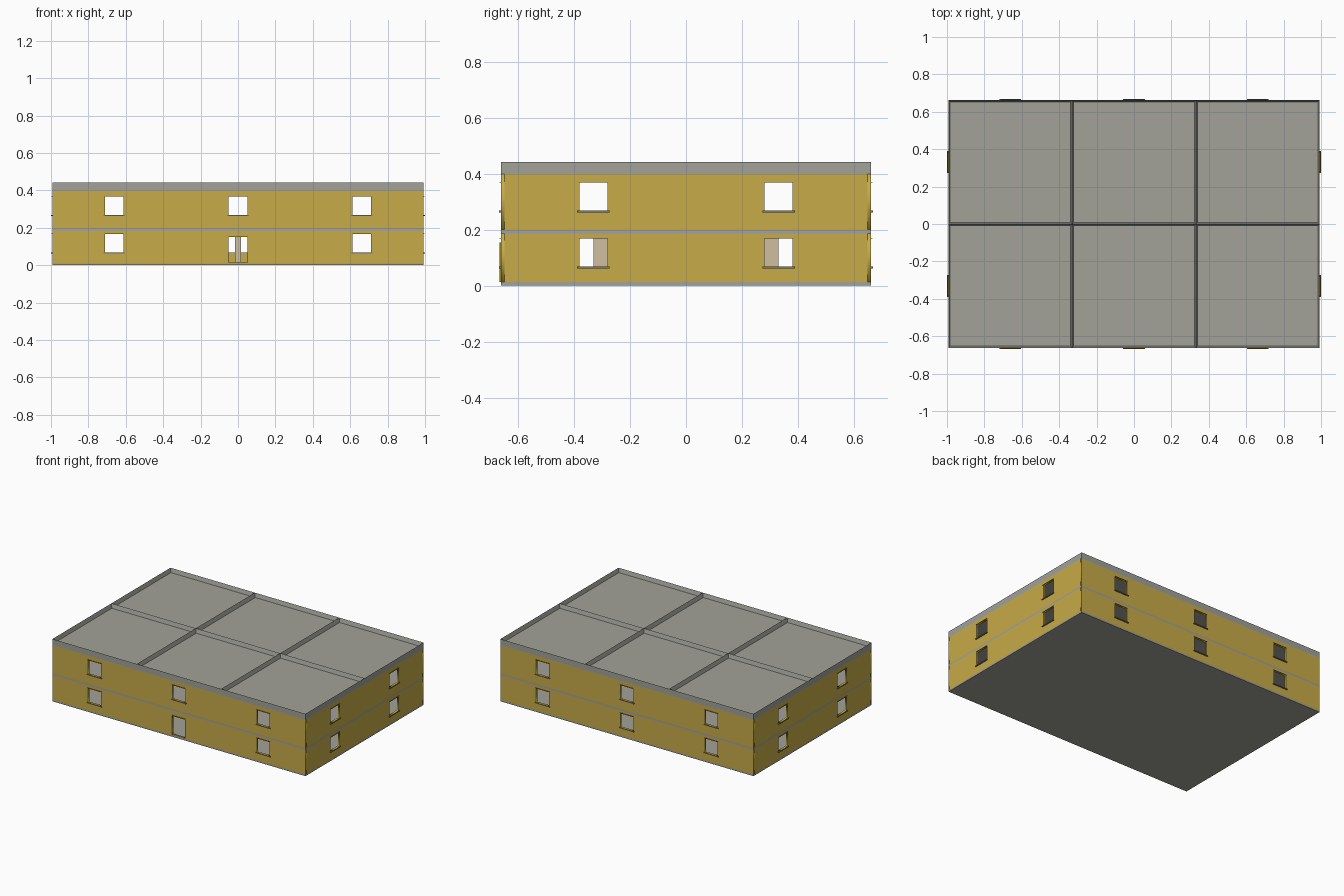
import bpy, bmesh
from mathutils import Matrix
from math import pi

if "Cube" in bpy.data.objects:
    bpy.data.objects.remove(bpy.data.objects["Cube"])

HX, HY, T = 0.993, 0.662, 0.0125      # half length, half depth, wall thickness
MW, MD = 2 * HX / 3, HY               # roof bay size


def material(name, rgb):
    m = bpy.data.materials.new(name)
    m.diffuse_color = (*rgb, 1)
    m.use_nodes = True
    m.node_tree.nodes["Principled BSDF"].inputs["Base Color"].default_value = m.diffuse_color
    return m


ochre = material("ochre", (0.57, 0.41, 0.065))
trim = material("dark_ochre", (0.30, 0.21, 0.03))
beige = material("beige", (0.62, 0.52, 0.35))
grey = material("concrete", (0.36, 0.36, 0.32))


def link(name, mesh, mat, matrix=Matrix()):
    ob = bpy.data.objects.new(name, mesh)
    bpy.context.collection.objects.link(ob)
    mesh.materials.clear()
    mesh.materials.append(mat)
    ob.matrix_world = matrix
    return ob


def box(name, lo, hi, mat, matrix=Matrix(), recess=None):
    """Box between two corners; recess = (rim, depth) sinks the top face."""
    bm = bmesh.new()
    bmesh.ops.create_cube(bm, size=1)
    for v in bm.verts:
        v.co = [lo[i] + (v.co[i] + 0.5) * (hi[i] - lo[i]) for i in range(3)]
    if recess:
        bm.normal_update()
        top = max(bm.faces, key=lambda f: f.calc_center_median().z)
        bmesh.ops.inset_region(bm, faces=[top], thickness=recess[0])
        for v in top.verts:
            v.co.z -= recess[1]
    mesh = bpy.data.meshes.new(name)
    bm.to_mesh(mesh)
    bm.free()
    return link(name, mesh, mat, matrix)


def wall(name, half, z0, z1, openings, side):
    """Flat wall with rectangular holes; side places its outer face at local y=0."""
    cu = bpy.data.curves.new(name, 'CURVE')
    cu.dimensions, cu.fill_mode, cu.extrude = '2D', 'BOTH', T / 2
    for a, b, c, d in [(-half, half, z0, z1)] + openings:
        sp = cu.splines.new('POLY')
        sp.points.add(3)
        for p, (x, z) in zip(sp.points, ((a, c), (b, c), (b, d), (a, d))):
            p.co = (x, z, 0, 1)
        sp.use_cyclic_u = True
    tmp = bpy.data.objects.new("tmp", cu)
    bpy.context.collection.objects.link(tmp)
    mesh = bpy.data.meshes.new_from_object(
        tmp.evaluated_get(bpy.context.evaluated_depsgraph_get()))
    bpy.data.objects.remove(tmp)
    mesh.transform(Matrix.Translation((0, T / 2, 0)) @ Matrix.Rotation(pi / 2, 4, 'X'))
    link(name, mesh, ochre, side)


# Local frames: x along the facade, -y outwards
sides = {}
for i, (name, reach) in enumerate((("front", HY), ("right", HX), ("back", HY), ("left", HX))):
    sides[name] = Matrix.Rotation(i * pi / 2, 4, 'Z') @ Matrix.Translation((0, -reach, 0))

# Walls, windows and door on both storeys
for storey, (z0, z1, sill) in {"ground": (0.013, 0.187, 0.068),
                               "upper": (0.2, 0.4, 0.268)}.items():
    for name, frame in sides.items():
        long_side = name in ("front", "back")
        centres = (-MW, 0, MW) if long_side else (-MD / 2, MD / 2)
        holes = []
        for c in centres:
            tag = f"{storey}_{name}"
            if storey == "ground" and name == "front" and c == 0:
                holes.append((-0.05, 0.05, 0.018, 0.15))
                for s in (-1, 1):
                    box("door_jamb", (s * 0.0515 - 0.0015, -0.004, 0.013),
                        (s * 0.0515 + 0.0015, 0, 0.15), trim, frame)
                box("door_head", (-0.053, -0.004, 0.15), (0.053, 0, 0.154), trim, frame)
                continue
            holes.append((c - 0.05, c + 0.05, sill, sill + 0.1))
            box(tag + "_window_sill", (c - 0.058, -0.007, sill - 0.006),
                (c + 0.058, 0.002, sill), trim, frame)
            box(tag + "_window_head", (c - 0.053, -0.004, sill + 0.1),
                (c + 0.053, 0, sill + 0.103), trim, frame)
        wall(f"{storey}_{name}_wall", HX if long_side else HY - T, z0, z1, holes, frame)

# Floor slabs
box("ground_slab", (-HX, -HY, 0), (HX, HY, 0.013), grey)
box("upper_floor_slab", (-HX, -HY, 0.187), (HX, HY, 0.2), grey)

# Interior partition on the ground floor
box("partition_wall", (-0.017, -0.33, 0.013), (0.017, 0.33, 0.187), beige)

# Roof made of six recessed bays with raised rims
for i in range(3):
    for j in range(2):
        x, y = -HX + i * MW, -HY + j * MD
        box("roof_bay", (x, y, 0.4), (x + MW, y + MD, 0.442), grey, recess=(T, 0.029))
